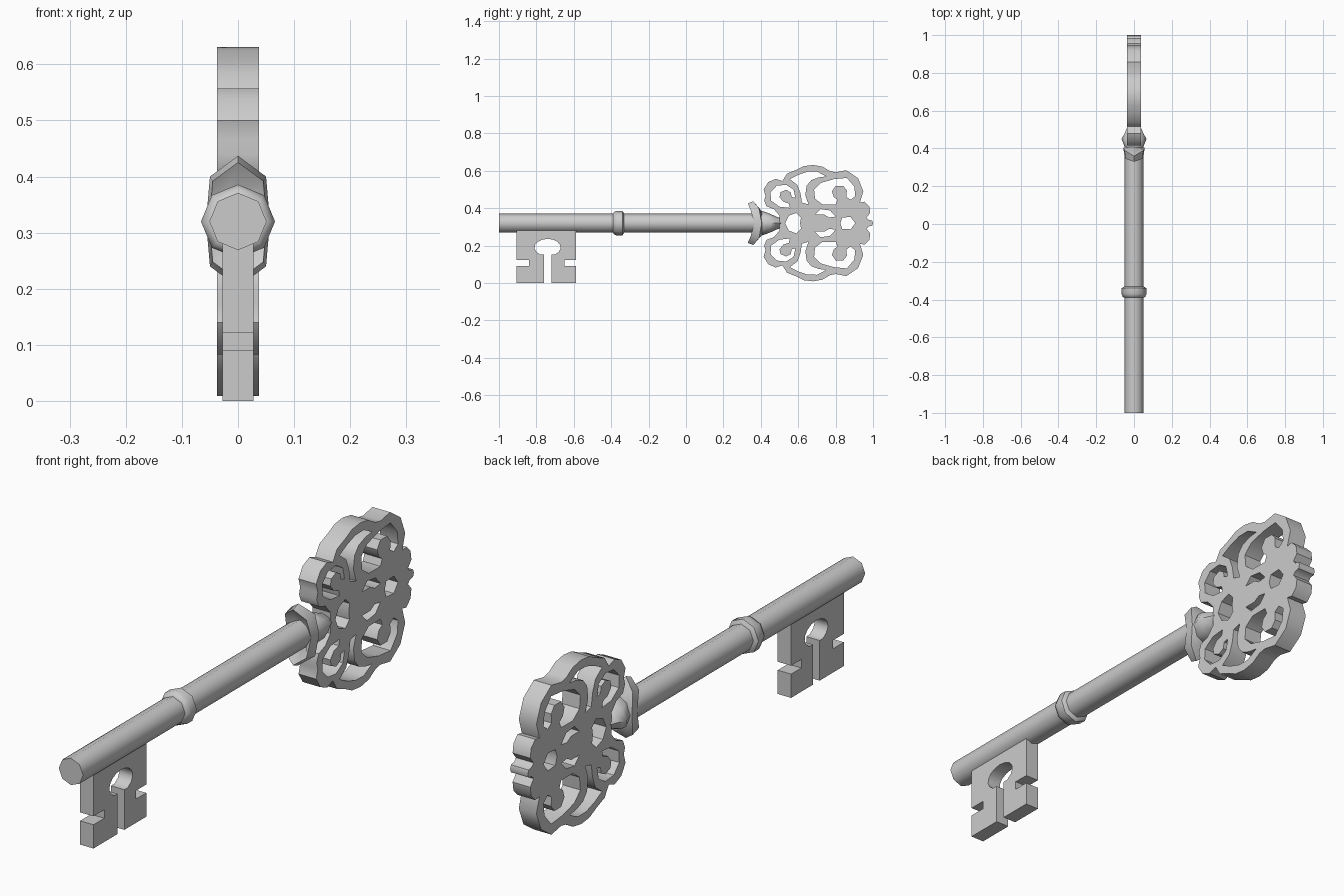
import bpy, bmesh, math
from mathutils import Matrix

if "Cube" in bpy.data.objects:
    bpy.data.objects.remove(bpy.data.objects["Cube"])

AXIS_Z = 0.32
# local x -> world y, local y -> world z, local z -> world x
TO_SIDE = Matrix(((0, 0, 1, 0), (1, 0, 0, 0), (0, 1, 0, AXIS_Z), (0, 0, 0, 1)))


def soften(obj, angle=40):
    bpy.ops.object.select_all(action='DESELECT')
    obj.select_set(True)
    bpy.context.view_layer.objects.active = obj
    bpy.ops.object.shade_smooth_by_angle(angle=math.radians(angle))


def flip(pts):
    return [(y, -w) for y, w in pts]


def mirrored(pts):
    """Close a half outline by reflecting it across the key's axis."""
    return pts + [(y, -w) for y, w in reversed(pts) if abs(w) > 1e-6]


def plate(name, loops, half):
    """Flat plate in the y-z plane; the first loop is the outline, others are holes."""
    cu = bpy.data.curves.new(name + "_outline", 'CURVE')
    cu.dimensions = '2D'
    cu.fill_mode = 'BOTH'
    cu.extrude = half
    for pts in loops:
        sp = cu.splines.new('POLY')
        sp.points.add(len(pts) - 1)
        for p, (y, w) in zip(sp.points, pts):
            p.co = (y, w, 0, 1)
        sp.use_cyclic_u = True
    obj = bpy.data.objects.new(name, cu)
    bpy.context.collection.objects.link(obj)
    bpy.ops.object.select_all(action='DESELECT')
    obj.select_set(True)
    bpy.context.view_layer.objects.active = obj
    bpy.ops.object.convert(target='MESH')
    obj = bpy.context.view_layer.objects.active
    obj.data.transform(TO_SIDE)
    bm = bmesh.new()
    bm.from_mesh(obj.data)
    bmesh.ops.remove_doubles(bm, verts=bm.verts, dist=1e-5)
    bmesh.ops.recalc_face_normals(bm, faces=bm.faces)
    bm.to_mesh(obj.data)
    bm.free()
    soften(obj)
    return obj


def loft(name, rings):
    """Skin a list of closed rings of (x, y, w) points and cap both ends."""
    bm = bmesh.new()
    rows = [[bm.verts.new((x, y, AXIS_Z + w)) for x, y, w in r] for r in rings]
    n = len(rows[0])
    for a, b in zip(rows, rows[1:]):
        for i in range(n):
            j = (i + 1) % n
            bm.faces.new((a[i], a[j], b[j], b[i]))
    bm.faces.new(rows[0])
    bm.faces.new(rows[-1])
    bmesh.ops.recalc_face_normals(bm, faces=bm.faces)
    me = bpy.data.meshes.new(name)
    bm.to_mesh(me)
    bm.free()
    obj = bpy.data.objects.new(name, me)
    bpy.context.collection.objects.link(obj)
    soften(obj, 50)
    return obj


def oval(y, rx, rz, sides=8):
    return [(rx * math.sin(i * math.tau / sides), y, rz * math.cos(i * math.tau / sides))
            for i in range(sides)]


# shaft and the small ring around it
loft("shaft", [oval(-1, .051, .051), oval(.42, .051, .051)])
loft("shaft_ring", [oval(-.39, .05, .05), oval(-.385, .06, .06), oval(-.37, .066, .066),
                    oval(-.34, .066, .066), oval(-.33, .05, .05)])


# swept-back collar: top and bottom tips lean towards the shaft
def collar_ring(ys, scale=1.0):
    quarter = [(0, ys[0], .117), (.05, ys[1], .08), (.057, ys[2], 0)]
    right = quarter + [(x, y, -w) for x, y, w in quarter[1::-1]]
    full = right + [(-x, y, w) for x, y, w in right[3:0:-1]]
    return [(x * scale, y, w * scale) for x, y, w in full]


loft("collar", [collar_ring((.37, .37, .37), .45), collar_ring((.33, .345, .365), .9),
                collar_ring((.36, .39, .405)), collar_ring((.41, .41, .41), .5)])

# neck bud between collar and bow
loft("neck_bud", [oval(.38, .04, .04), oval(.41, .05, .065), oval(.45, .066, .05),
                  oval(.48, .05, .036), oval(.525, .03, .02)])

# bit: toothed plate with a slot opening into a round keyhole
hole = [(-.74 + .07 * math.cos(t), -.13 + .046 * math.sin(t))
        for t in [math.radians(-55 + i * 290 / 12) for i in range(13)]]
bit = [(-.905, -.02), (-.905, -.198), (-.84, -.198), (-.84, -.23), (-.905, -.23),
       (-.905, -.32), (-.76, -.32), (-.76, -.168)]
bit += list(reversed(hole))
bit += [(-.72, -.168), (-.72, -.32), (-.589, -.32), (-.589, -.23), (-.65, -.23),
        (-.65, -.198), (-.589, -.198), (-.589, -.02)]
plate("bit", [bit], .028)

# bow: scalloped outline, upper half
outline = [(.50, 0), (.50, .04), (.47, .075), (.43, .09), (.418, .12), (.425, .145),
           (.415, .18), (.44, .22), (.48, .237), (.515, .225), (.54, .265), (.59, .285),
           (.63, .305), (.68, .311), (.73, .302), (.77, .278), (.80, .272), (.858, .283),
           (.92, .24), (.948, .17), (.93, .11), (.955, .115), (.98, .09), (.985, .055),
           (.965, .03), (.975, .018), (.995, .014), (1, 0)]
# scroll openings with curls left standing inside
left_scroll = [(.555, .082), (.50, .088), (.455, .12), (.452, .165), (.485, .20),
               (.535, .205), (.575, .18), (.585, .135), (.565, .14), (.56, .165),
               (.535, .178), (.505, .165), (.50, .14), (.52, .115), (.55, .105)]
arch_gap = [(.555, .235), (.60, .258), (.65, .275), (.70, .276), (.75, .25), (.71, .245),
            (.67, .23), (.645, .20), (.638, .15), (.655, .10), (.62, .11), (.612, .16),
            (.595, .205)]
right_scroll = [(.80, .10), (.73, .10), (.69, .13), (.685, .18), (.72, .215), (.79, .235),
                (.86, .242), (.90, .195), (.905, .145), (.88, .125), (.858, .14),
                (.86, .175), (.84, .20), (.80, .20), (.78, .17), (.79, .14), (.81, .125)]
trefoil_gap = [(.69, .045), (.72, .075), (.77, .068), (.80, .035), (.765, .03), (.74, .045)]
side_holes = [left_scroll, arch_gap, right_scroll, trefoil_gap]
# openings lying on the axis
mid_hole = mirrored([(.53, 0), (.55, .04), (.59, .055), (.615, .03), (.61, 0)])
end_hole = mirrored([(.825, 0), (.835, .03), (.88, .033), (.905, 0)])

plate("bow", [mirrored(outline)] + side_holes + [flip(h) for h in side_holes]
      + [mid_hole, end_hole], .037)
